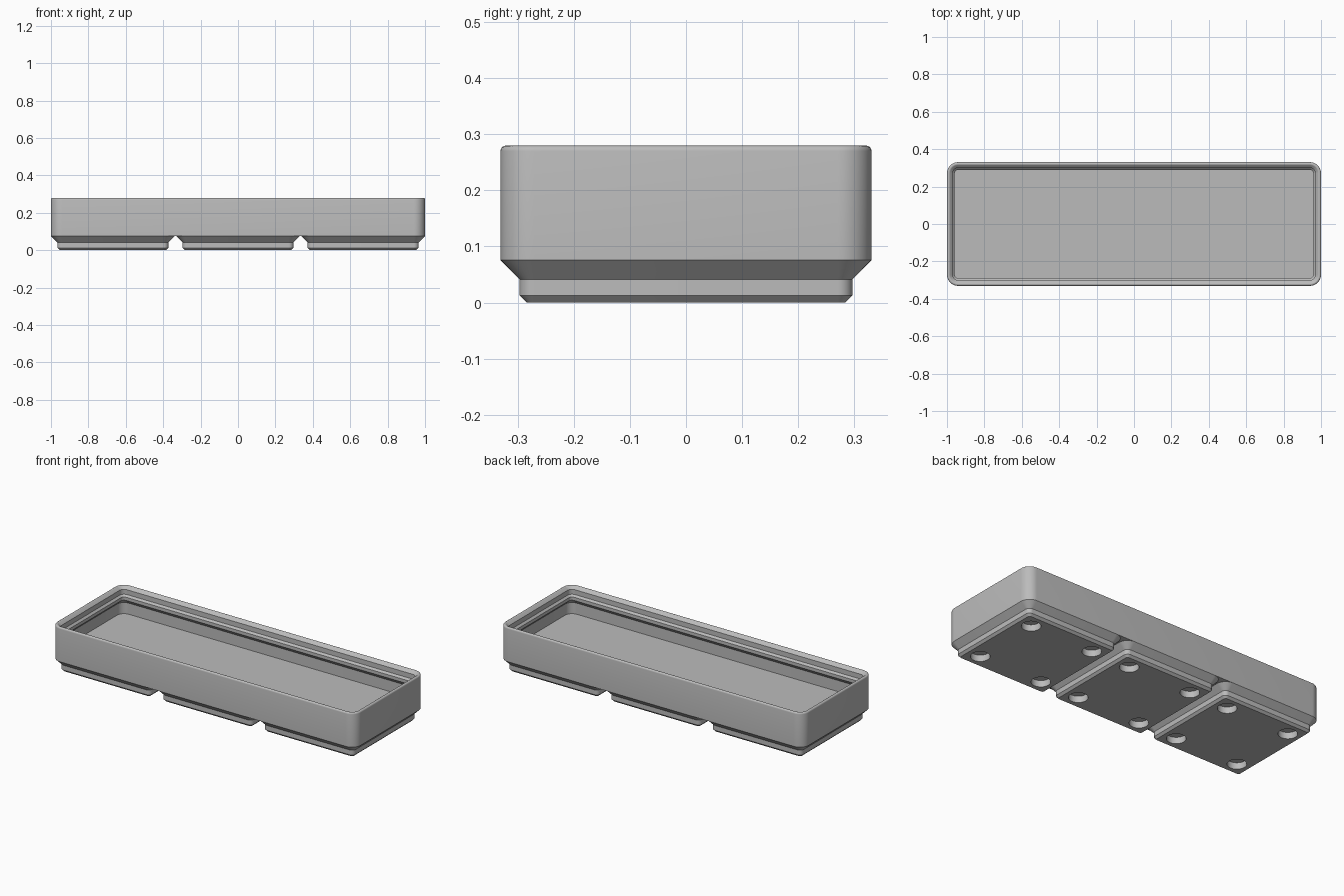
import bpy, bmesh
from math import cos, sin, pi, radians, sqrt

cube = bpy.data.objects.get("Cube")
if cube:
    bpy.data.objects.remove(cube, do_unlink=True)

S = 2 / 125.5            # scene units per millimetre
PITCH, CELL, R = 42, 41.5, 3.75
COUNT = 3

grey = bpy.data.materials.new("plain grey")
grey.use_nodes = True
grey.diffuse_color = (0.5, 0.5, 0.5, 1)
grey.node_tree.nodes["Principled BSDF"].inputs["Base Color"].default_value = (0.5, 0.5, 0.5, 1)


def finish(name, bm):
    bmesh.ops.recalc_face_normals(bm, faces=bm.faces)
    mesh = bpy.data.meshes.new(name)
    bm.to_mesh(mesh)
    bm.free()
    mesh.materials.append(grey)
    obj = bpy.data.objects.new(name, mesh)
    bpy.context.collection.objects.link(obj)
    return obj


def rounded_ring(bm, length, width, inset, z, cx=0, steps=10):
    """Rounded rectangle whose corner radius shrinks with the inset."""
    verts = []
    for corner, (sx, sy) in enumerate([(1, 1), (-1, 1), (-1, -1), (1, -1)]):
        for i in range(steps + 1):
            a = (corner + i / steps) * pi / 2
            x = cx + sx * (length / 2 - R) + (R - inset) * cos(a)
            y = sy * (width / 2 - R) + (R - inset) * sin(a)
            verts.append(bm.verts.new((x * S, y * S, z * S)))
    return verts


def loft(name, length, width, profile, cx=0):
    """Closed shell through (inset, height) steps, capped at both ends."""
    bm = bmesh.new()
    rings = [rounded_ring(bm, length, width, i, z, cx) for i, z in profile]
    for a, b in zip(rings, rings[1:]):
        for k in range(len(a)):
            n = (k + 1) % len(a)
            bm.faces.new((a[k], a[n], b[n], b[k]))
    bm.faces.new(rings[0])
    bm.faces.new(rings[-1])
    return finish(name, bm)


def smooth(obj):
    bpy.ops.object.select_all(action='DESELECT')
    obj.select_set(True)
    bpy.context.view_layer.objects.active = obj
    bpy.ops.object.shade_smooth_by_angle(angle=radians(30))


# Tray: outer wall, rounded rim, stepped stacking lip, undercut, inner wall, floor
WALL, FLOOR, LIP, F = 0.95, 7, 14, 0.6
arc_z = LIP + 3.8 - F * sqrt(2)
rim = [(F - F * cos(a), arc_z + F * sin(a))
       for a in (radians(135) * i / 6 for i in range(7))]
tray = loft("tray", PITCH * COUNT - 0.5, CELL,
            [(0, 4.75)] + rim +
            [(1.9, LIP + 2.5), (1.9, LIP + 0.7), (2.6, LIP),
             (2.6, LIP - 1.2), (WALL, LIP - 2.85), (WALL, FLOOR)])
smooth(tray)

# Feet: chamfered plugs, each with four round magnet recesses underneath
FOOT = [(2.95, 0), (2.15, 0.8), (2.15, 2.6), (0, 4.75)]
for n, side in enumerate(("right", "middle", "left")):
    cx = (n - 1) * PITCH
    foot = loft(side + "_foot", CELL, CELL, FOOT, cx)

    bm = bmesh.new()
    for sx in (-1, 1):
        for sy in (-1, 1):
            made = bmesh.ops.create_cone(bm, cap_ends=True, segments=40, radius1=3.25 * S,
                                         radius2=3.25 * S, depth=4.8 * S)
            bmesh.ops.translate(bm, verts=made["verts"],
                                vec=((cx + sx * 13) * S, sy * 13 * S, 0))
    cutter = finish("recess_cutter", bm)
    cutter.hide_render = True

    cut = foot.modifiers.new("recesses", 'BOOLEAN')
    cut.operation = 'DIFFERENCE'
    cut.solver = 'EXACT'
    cut.object = cutter
    bpy.context.view_layer.objects.active = foot
    bpy.ops.object.modifier_apply(modifier=cut.name)
    bpy.data.objects.remove(cutter, do_unlink=True)
    smooth(foot)
